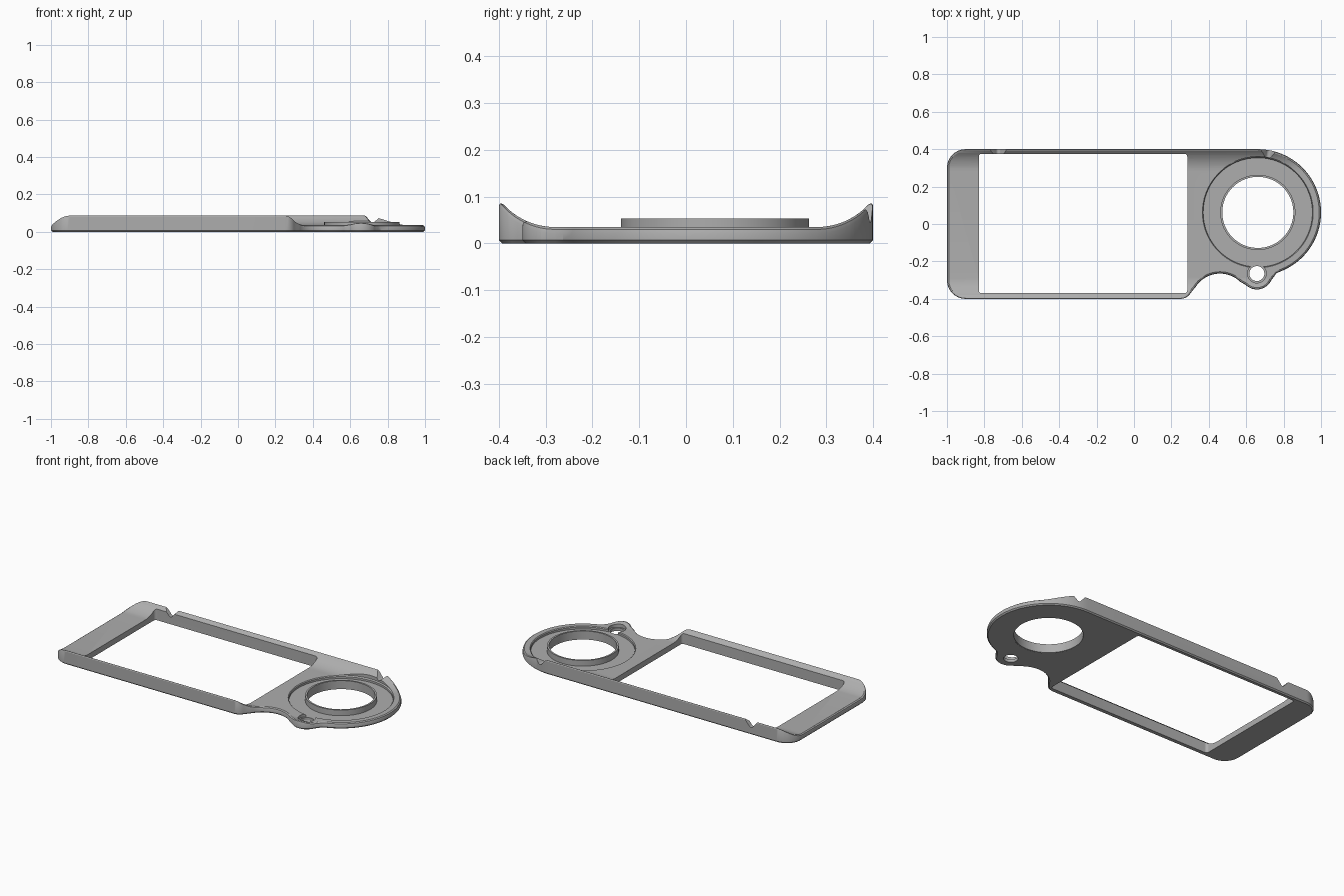
import bpy, bmesh
from math import sin, cos, radians, sqrt, pi
from mathutils import Vector, Matrix

if "Cube" in bpy.data.objects:
    bpy.data.objects.remove(bpy.data.objects["Cube"])

RING = Vector((0.662, 0.062))    # centre of the round end
PIN = Vector((0.657, -0.265))    # centre of the small hole
TOP = 0.035                      # plate thickness in the flat middle

grey = bpy.data.materials.new("plain grey")
grey.use_nodes = True
tone = (0.42, 0.42, 0.42, 1)
grey.diffuse_color = tone
grey.node_tree.nodes["Principled BSDF"].inputs["Base Color"].default_value = tone


def arc(cx, cy, r, a0, a1, n):
    angles = [radians(a0 + (a1 - a0) * i / n) for i in range(n + 1)]
    return [Vector((cx + r * cos(a), cy + r * sin(a))) for a in angles]


def inset(loop, d):
    """Move a counter-clockwise loop inwards by d."""
    out = []
    for i, p in enumerate(loop):
        a = (p - loop[i - 1]).normalized()
        b = (loop[(i + 1) % len(loop)] - p).normalized()
        n = Vector((-a.y - b.y, a.x + b.x)).normalized()
        out.append(p + n * d / max(0.5, n.dot(Vector((-a.y, a.x)))))
    return out


def finish(bm, name):
    bmesh.ops.recalc_face_normals(bm, faces=bm.faces)
    mesh = bpy.data.meshes.new(name)
    bm.to_mesh(mesh)
    bm.free()
    mesh.materials.append(grey)
    obj = bpy.data.objects.new(name, mesh)
    bpy.context.collection.objects.link(obj)
    return obj


def stack(layers, close=False):
    """Skin a list of (loop, z) layers; cap the ends or close it into a tube."""
    bm = bmesh.new()
    rows = [[bm.verts.new((p.x, p.y, z)) for p in loop] for loop, z in layers]
    pairs = list(zip(rows, rows[1:])) + ([(rows[-1], rows[0])] if close else [])
    for low, high in pairs:
        for i in range(len(low)):
            bm.faces.new((low[i - 1], low[i], high[i], high[i - 1]))
    if not close:
        bm.faces.new(rows[0][::-1])
        bm.faces.new(rows[-1])
    return bm


def circle(centre, r, n=96):
    return arc(centre.x, centre.y, r, 0, 360, n)[:-1]


def cut(body, bm):
    tool = finish(bm, "cutter")
    tool.hide_render = True
    mod = body.modifiers.new("cut", "BOOLEAN")
    mod.operation, mod.solver, mod.object = "DIFFERENCE", "EXACT", tool
    bpy.context.view_layer.objects.active = body
    bpy.ops.object.modifier_apply(modifier=mod.name)
    bpy.data.objects.remove(tool)


def smooth(obj):
    bpy.ops.object.select_all(action="DESELECT")
    obj.select_set(True)
    bpy.context.view_layer.objects.active = obj
    bpy.ops.object.shade_smooth_by_angle(angle=radians(30))


def rise(y):
    """Concave sweep of the top towards both long edges."""
    d = max(0, abs(y) - 0.28)
    return 0.15 - sqrt(0.15 ** 2 - d * d)


# Plate outline: square end, finger scoop, pin boss, round end
outline = (arc(-0.9, 0.3, 0.1, 90, 180, 14) + arc(-0.9, -0.3, 0.1, 180, 270, 14)
           + arc(0.25, -0.34, 0.06, 270, 330, 8) + arc(0.46, -0.42, 0.155, 148, 45, 18)
           + arc(PIN.x, PIN.y, 0.085, 225, 335, 16) + [Vector((0.762, -0.263))]
           + arc(RING.x, RING.y, 0.338, -65, 90, 60))

# Plate body with chamfered bottom and rounded top edge
bm = stack([(inset(outline, 0.007), 0), (outline, 0.007), (outline, TOP - 0.014),
            (inset(outline, 0.003), TOP - 0.005), (inset(outline, 0.010), TOP)])
for i in range(12):
    for side in (-1, 1):
        bmesh.ops.bisect_plane(bm, geom=bm.verts[:] + bm.edges[:] + bm.faces[:],
                               plane_co=(0, side * (0.28 + 0.01 * i), 0),
                               plane_no=(0, 1, 0))
for v in bm.verts:
    if v.co.z > 0.015:
        v.co.z += rise(v.co.y)
body = finish(bm, "plate")

# Rectangular window
corners = [(0.27, 0.36, 0), (-0.815, 0.36, 90), (-0.815, -0.355, 180), (0.27, -0.355, 270)]
window = [p for x, y, a in corners for p in arc(x, y, 0.015, a, a + 90, 5)]
cut(body, stack([(window, -0.1), (window, 0.2)]))

# Round recess with a softened rim, its tab, and the two through holes
cut(body, stack([(circle(RING, 0.292), 0.018), (circle(RING, 0.292), 0.03),
                 (circle(RING, 0.298), 0.037), (circle(RING, 0.298), 0.2)]))
cut(body, stack([(circle(PIN, 0.05, 40), 0.018), (circle(PIN, 0.05, 40), 0.2)]))
cut(body, stack([(circle(RING, 0.195), -0.1), (circle(RING, 0.195), 0.2)]))
cut(body, stack([(circle(PIN, 0.04, 40), -0.1), (circle(PIN, 0.04, 40), 0.2)]))


# Notches across the back wall: rounded V, cut along y and turned about z
def notch(x, y, turn):
    shape = [Vector((-0.055, 0.1))] + arc(0, 0.06, 0.015, 205, 335, 8) + [Vector((0.055, 0.1))]
    tool = stack([(shape, -0.05), (shape, 0.05)])
    tool.transform(Matrix.Translation((x, y, 0)) @ Matrix.Rotation(turn, 4, "Z")
                   @ Matrix.Rotation(pi / 2, 4, "X"))
    return tool


cut(body, notch(-0.725, 0.39, 0))
cut(body, notch(0.72, 0.375, radians(-10)))
smooth(body)

# Raised collar around the large hole
inner, outer = circle(RING, 0.19), circle(RING, 0.201)
collar = finish(stack([(inner, 0.0005), (outer, 0.0005), (outer, 0.053), (inner, 0.053)], True),
                "collar")
smooth(collar)
